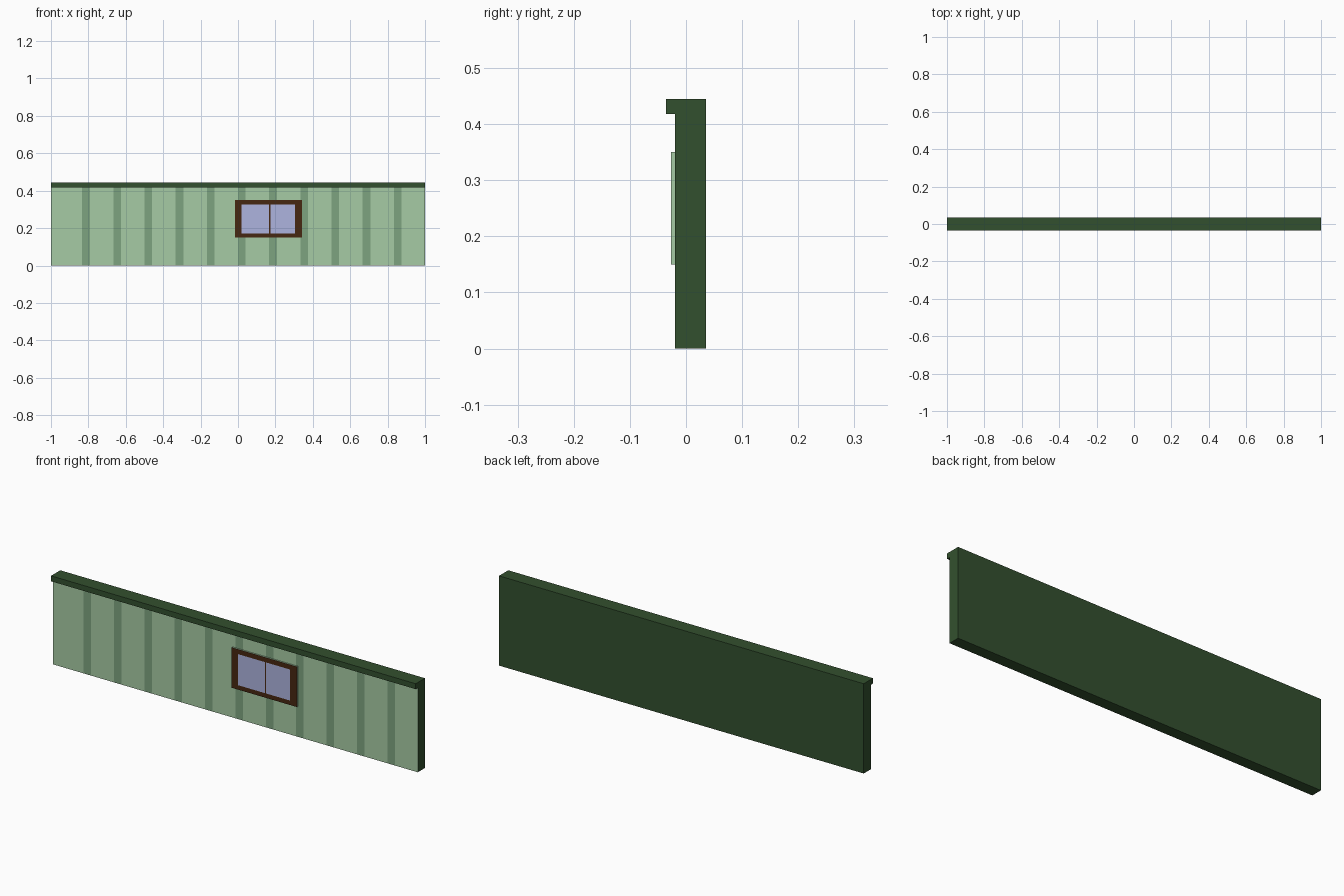
import bpy, bmesh
from mathutils import Vector

if "Cube" in bpy.data.objects:
    bpy.data.objects.remove(bpy.data.objects["Cube"])


def material(name, rgb):
    m = bpy.data.materials.new(name)
    m.diffuse_color = [(c / 255) ** 2.2 for c in rgb] + [1]
    m.use_nodes = True
    m.node_tree.nodes["Principled BSDF"].inputs["Base Color"].default_value = m.diffuse_color
    return m


DARK = material("dark_green", (54, 81, 50))
LIGHT = material("light_green", (165, 202, 163))
STRIPE = material("stripe_green", (125, 162, 127))
BROWN = material("frame_brown", (72, 43, 24))
GLASS = material("glass_blue", (172, 178, 222))


def extrude_profile(name, profile, x0, x1, front_y, x_cuts, z_cuts, mats, pick):
    """Extrude a (y, z) profile along x, slice only its front face, colour by pick()."""
    bm = bmesh.new()
    face = bm.faces.new([bm.verts.new((x0, y, z)) for y, z in profile])
    out = bmesh.ops.extrude_face_region(bm, geom=[face])["geom"]
    verts = [g for g in out if isinstance(g, bmesh.types.BMVert)]
    bmesh.ops.translate(bm, verts=verts, vec=(x1 - x0, 0, 0))
    bmesh.ops.recalc_face_normals(bm, faces=bm.faces)

    def front_faces():
        return [f for f in bm.faces
                if all(abs(v.co.y - front_y) < 1e-5 for v in f.verts)]

    cuts = [(Vector((x, 0, 0)), Vector((1, 0, 0))) for x in x_cuts]
    cuts += [(Vector((0, 0, z)), Vector((0, 0, 1))) for z in z_cuts]
    for co, no in cuts:
        faces = front_faces()
        geom = set(faces)
        for f in faces:
            geom.update(f.edges)
            geom.update(f.verts)
        bmesh.ops.bisect_plane(bm, geom=list(geom), dist=1e-6, plane_co=co, plane_no=no)
    for f in front_faces():
        c = f.calc_center_bounds()
        f.material_index = pick(c.x, c.z)

    mesh = bpy.data.meshes.new(name)
    bm.to_mesh(mesh)
    bm.free()
    for m in mats:
        mesh.materials.append(m)
    obj = bpy.data.objects.new(name, mesh)
    bpy.context.collection.objects.link(obj)
    return obj


# Striped wall with an overhanging cap along the front
stripes = [(-1 + k / 6, -1 + k / 6 + 0.041) for k in range(1, 12)]
wall_profile = [(-0.02, 0), (0.036, 0), (0.036, 0.445), (-0.036, 0.445),
                (-0.036, 0.418), (-0.02, 0.418)]
extrude_profile(
    "striped_wall", wall_profile, -1, 1, -0.02,
    [x for pair in stripes for x in pair], [], [DARK, LIGHT, STRIPE],
    lambda x, z: 2 if any(a < x < b for a, b in stripes) else 1)

# Shallow window: flush frame, centre bar and two panes on the front face
panes = [(0.02, 0.166), (0.173, 0.305)]
window_profile = [(-0.027, 0.15), (-0.02, 0.15), (-0.02, 0.35), (-0.027, 0.35)]
extrude_profile(
    "window", window_profile, -0.016, 0.342, -0.027,
    [x for pair in panes for x in pair], [0.172, 0.326], [LIGHT, BROWN, GLASS],
    lambda x, z: 2 if 0.172 < z < 0.326 and any(a < x < b for a, b in panes) else 1)
